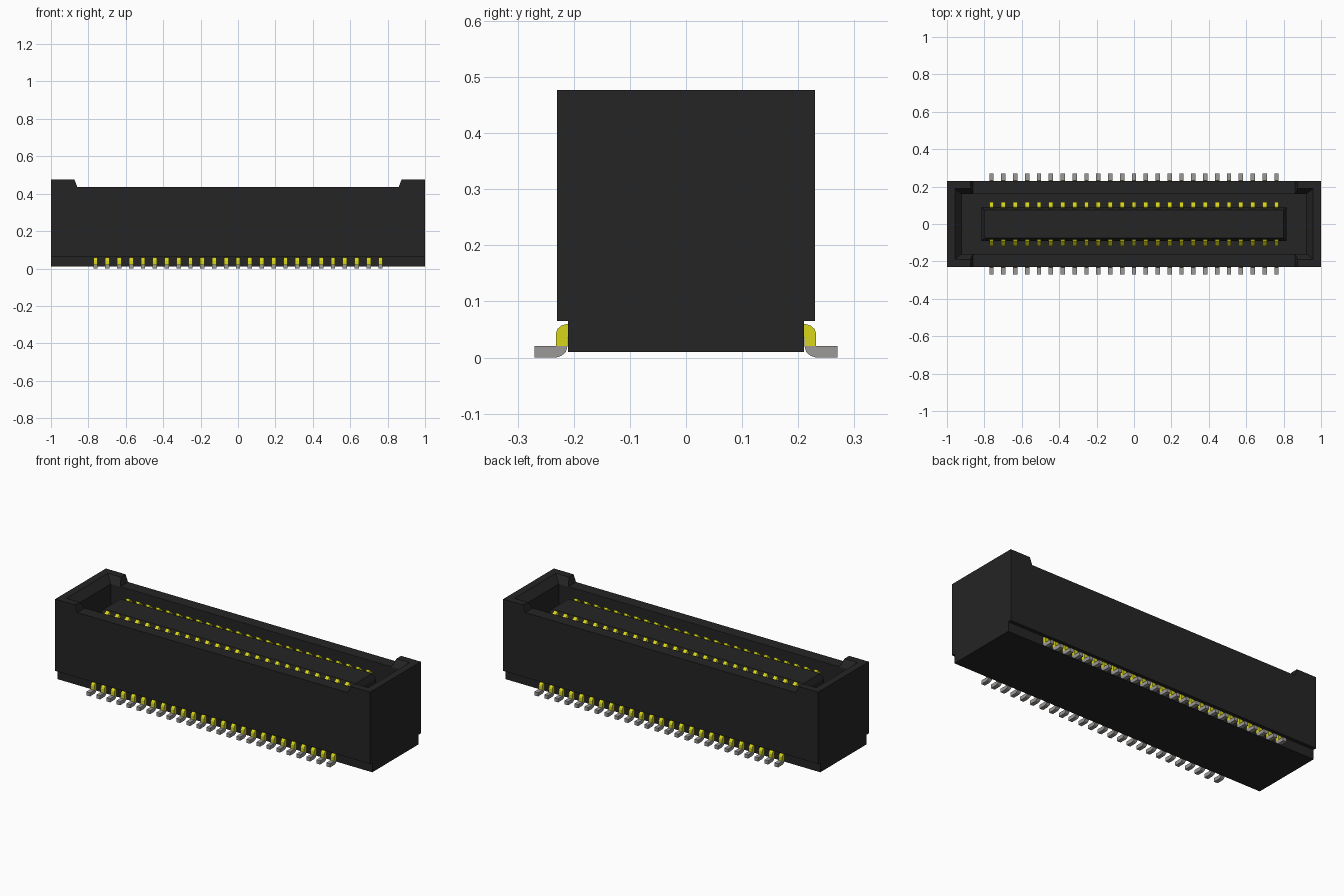
import bpy, bmesh

cube = bpy.data.objects.get("Cube")
if cube:
    bpy.data.objects.remove(cube, do_unlink=True)


def material(name, rgb, rough):
    m = bpy.data.materials.new(name)
    m.use_nodes = True
    m.diffuse_color = (*rgb, 1)
    bsdf = m.node_tree.nodes["Principled BSDF"]
    bsdf.inputs["Base Color"].default_value = (*rgb, 1)
    bsdf.inputs["Roughness"].default_value = rough
    return m


BLACK = material("black plastic", (0.018, 0.018, 0.018), 0.6)
GOLD = material("yellow plating", (0.68, 0.67, 0.01), 0.4)
GREY = material("grey tin", (0.33, 0.32, 0.31), 0.4)


def finish(bm, name, mat):
    bmesh.ops.recalc_face_normals(bm, faces=bm.faces)
    me = bpy.data.meshes.new(name)
    bm.to_mesh(me)
    bm.free()
    me.materials.append(mat)
    ob = bpy.data.objects.new(name, me)
    bpy.context.collection.objects.link(ob)
    return ob


def prism(bm, points, axis, a, b):
    """Extrude a profile along x (points are y,z) or y (points are x,z)."""
    put = (lambda p, t: (t, p[0], p[1])) if axis == "x" else (lambda p, t: (p[0], t, p[1]))
    lo, hi = [[bm.verts.new(put(p, t)) for p in points] for t in (a, b)]
    bm.faces.new(lo)
    bm.faces.new(hi[::-1])
    n = len(points)
    for i in range(n):
        j = (i + 1) % n
        bm.faces.new((lo[i], hi[i], hi[j], lo[j]))


def loft(rings):
    """Stack of centred rectangles given as half x, half y, z."""
    bm = bmesh.new()
    loops = [[bm.verts.new((sx * x, sy * y, z))
              for sx, sy in ((-1, -1), (1, -1), (1, 1), (-1, 1))] for x, y, z in rings]
    bm.faces.new(loops[0])
    bm.faces.new(loops[-1])
    for a, b in zip(loops, loops[1:]):
        for i in range(4):
            j = (i + 1) % 4
            bm.faces.new((a[i], a[j], b[j], b[i]))
    return bm


# Housing with raised ends
LOW, RIM, TOP, FLOOR = 0.065, 0.437, 0.477, 0.12
half = [(1, LOW), (1, TOP), (0.875, TOP), (0.86, RIM)]
bm = bmesh.new()
prism(bm, half + [(-x, z) for x, z in reversed(half)], "y", -0.23, 0.23)
housing = finish(bm, "housing", BLACK)

# Socket cavity with a sloped lead-in at the raised ends
cutter = finish(loft([(0.92, 0.16, FLOOR), (0.92, 0.16, RIM - 0.001),
                      (0.97, 0.1975, 0.49)]), "cavity_cutter", BLACK)
cutter.hide_render = True
mod = housing.modifiers.new("cavity", "BOOLEAN")
mod.operation = "DIFFERENCE"
mod.solver = "EXACT"
mod.object = cutter
bpy.context.view_layer.objects.active = housing
bpy.ops.object.modifier_apply(modifier=mod.name)
bpy.data.objects.remove(cutter, do_unlink=True)

# Narrower foot of the housing
finish(loft([(1, 0.21, 0.01), (1, 0.21, LOW + 0.01)]), "housing_base", BLACK)

# Central tongue with a bevelled top
finish(loft([(0.815, 0.09, FLOOR - 0.01), (0.815, 0.09, 0.385),
             (0.80, 0.076, 0.415)]), "tongue", BLACK)

# Contact and lead profiles in y,z
contact = [(0.08, FLOOR - 0.01), (0.118, FLOOR - 0.01), (0.118, 0.395), (0.092, 0.42), (0.08, 0.40)]
shoulder = [(0.20, 0.06), (0.212, 0.06), (0.222, 0.057), (0.229, 0.051), (0.232, 0.043),
            (0.232, 0.021), (0.211, 0.021), (0.211, 0.036), (0.20, 0.036)]
foot = [(0.211, 0.021), (0.27, 0.021), (0.27, 0.0), (0.232, 0.0),
        (0.222, 0.003), (0.214, 0.010)]

# Two rows of 25 pins
COUNT, PITCH, W = 25, 0.0635, 0.0115
for name, profile, mat in (("contacts", contact, GOLD),
                           ("lead_shoulders", shoulder, GOLD),
                           ("lead_feet", foot, GREY)):
    for side, s in (("front", -1), ("back", 1)):
        bm = bmesh.new()
        for i in range(COUNT):
            x = (i - (COUNT - 1) / 2) * PITCH
            prism(bm, [(s * y, z) for y, z in profile], "x", x - W, x + W)
        finish(bm, f"{side}_{name}", mat)
